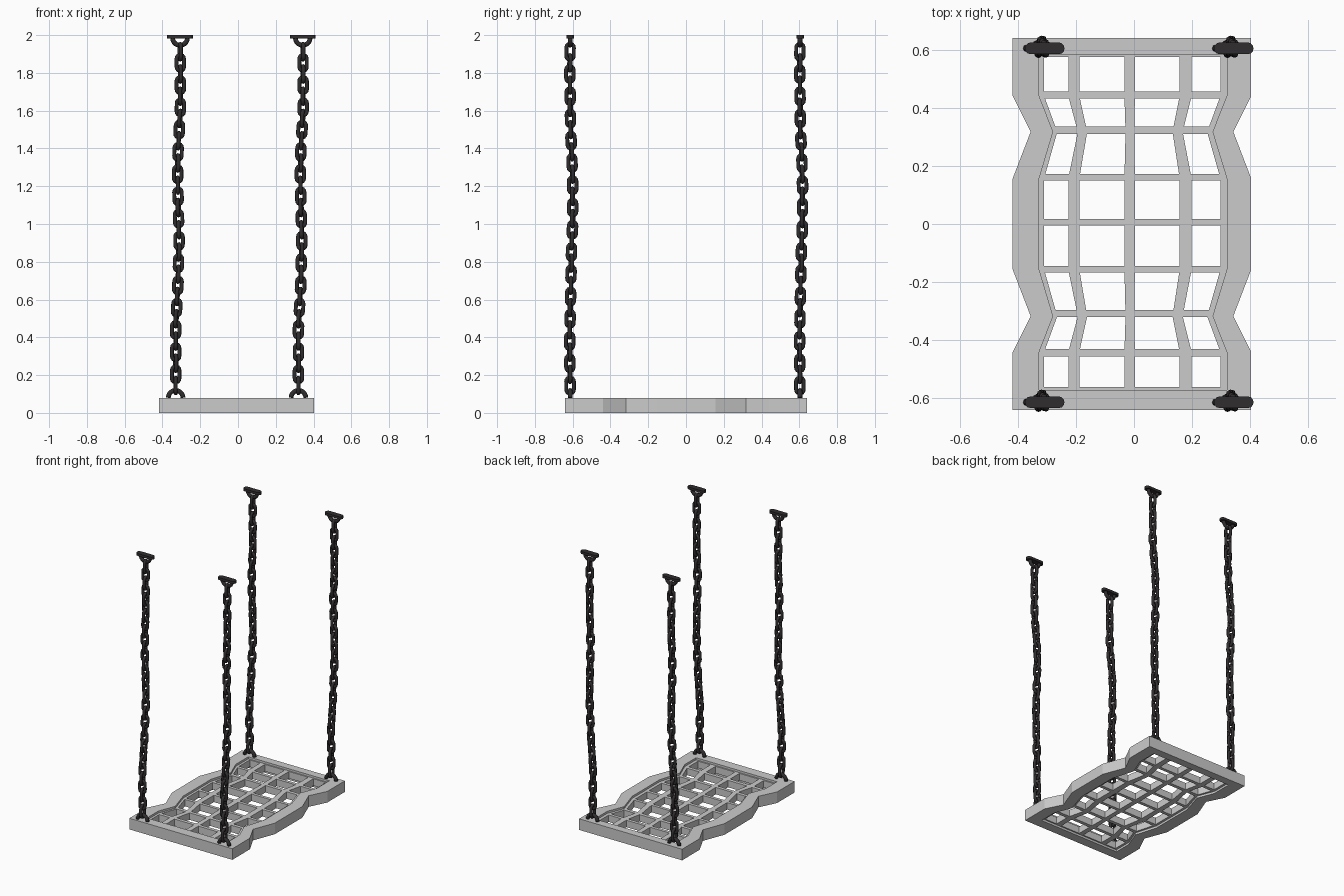
import bpy, bmesh, math
from mathutils import Vector, Matrix

if "Cube" in bpy.data.objects:
    bpy.data.objects.remove(bpy.data.objects["Cube"])

dark = bpy.data.materials.new("dark_iron")
dark.diffuse_color = (0.03, 0.026, 0.027, 1)
dark.use_nodes = True
dark.node_tree.nodes["Principled BSDF"].inputs["Base Color"].default_value = dark.diffuse_color
CX = -0.007


def interp(t, pts):
    if t <= pts[0][0]:
        return pts[0][1]
    for (a, u), (b, v) in zip(pts, pts[1:]):
        if t <= b:
            return u + (v - u) * (t - a) / (b - a)
    return pts[-1][1]


def finish(name, bm, mat=None, smooth=False):
    bmesh.ops.recalc_face_normals(bm, faces=bm.faces)
    me = bpy.data.meshes.new(name)
    for f in bm.faces:
        f.smooth = smooth
    bm.to_mesh(me)
    bm.free()
    if mat:
        me.materials.append(mat)
    ob = bpy.data.objects.new(name, me)
    bpy.context.collection.objects.link(ob)
    return ob


def pinch(y):
    return interp(abs(y), [(0.157, 1), (0.317, 0.85), (0.44, 1)])


# flat slab of cells with openings, narrowed at the two waists
def slab(name, xs, ys, is_hole, z0, z1):
    bm = bmesh.new()
    v = [[bm.verts.new((CX + (x - CX) * pinch(y), y, z1)) for x in xs] for y in ys]
    for j in range(len(ys) - 1):
        for i in range(len(xs) - 1):
            if not is_hole(i, j):
                bm.faces.new((v[j][i], v[j][i + 1], v[j + 1][i + 1], v[j + 1][i]))
    for w in [w for w in bm.verts if not w.link_faces]:
        bm.verts.remove(w)
    for f in bm.faces:
        f.normal_update()
    ob = finish(name, bm)
    if ob.data.polygons[0].normal.z < 0:
        ob.data.flip_normals()
    m = ob.modifiers.new("thickness", 'SOLIDIFY')
    m.thickness = z1 - z0
    m.offset = -1
    return ob


# platform rim
fy = [-0.64, -0.57, -0.44, -0.317, -0.157, 0.157, 0.317, 0.44, 0.583, 0.64]
slab("seat_frame", [-0.417, -0.326, 0.319, 0.403], fy,
     lambda i, j: i == 1 and 0 < j < 8, 0, 0.08)

# lattice of bars inside the rim
gx = [-0.36, -0.309, -0.226, -0.188, -0.033, 0.003, 0.157, 0.198, 0.297, 0.345]
gy = [-0.6, -0.56, -0.455, -0.43, -0.32, -0.295, -0.167, -0.145, -0.005,
      0.018, 0.15, 0.172, 0.31, 0.335, 0.432, 0.455, 0.575, 0.6]
slab("seat_grid", gx, gy, lambda i, j: i % 2 == 1 and j % 2 == 1, 0.015, 0.065)


# round wire swept along points lying in the local xz plane
def sweep(bm, pts, r, closed, mat=Matrix(), sides=8):
    n = len(pts)
    rings = []
    for k, p in enumerate(pts):
        a = pts[(k - 1) % n] if closed or k > 0 else p
        b = pts[(k + 1) % n] if closed or k < n - 1 else p
        t = (b - a).normalized()
        side = Vector((t.z, 0, -t.x))
        rings.append([bm.verts.new(mat @ (p + r * (math.cos(q) * side + math.sin(q) * Vector((0, 1, 0)))))
                      for q in (2 * math.pi * s / sides for s in range(sides))])
    for k in range(n if closed else n - 1):
        A, B = rings[k], rings[(k + 1) % n]
        for s in range(sides):
            bm.faces.new((A[s], A[(s + 1) % sides], B[(s + 1) % sides], B[s]))
    if not closed:
        bm.faces.new(rings[0])
        bm.faces.new(rings[-1])


def arc(radius, a0, a1, steps, cz=0.0):
    return [Vector((radius * math.cos(a0 + (a1 - a0) * k / steps), 0,
                    cz + radius * math.sin(a0 + (a1 - a0) * k / steps))) for k in range(steps + 1)]


# slightly wavy hanging path, relative to the left front chain
px = [(0.2, -0.33), (0.45, -0.33), (0.68, -0.318), (0.92, -0.312), (1.04, -0.315),
      (1.26, -0.32), (1.4, -0.317), (1.6, -0.305), (2, -0.306)]
py = [(0.15, -0.614), (0.38, -0.616), (0.62, -0.611), (0.87, -0.606), (1.0, -0.6),
      (1.2, -0.6), (1.32, -0.603), (1.5, -0.611), (1.8, -0.615), (2, -0.613)]


def path(z):
    return Vector((interp(z, px), interp(z, py), z))


# one chain of alternating oval links
R, H = 0.02, 0.022
oval = arc(R, 0, math.pi, 7, H) + arc(R, math.pi, 2 * math.pi, 7, -H)
bm = bmesh.new()
for k in range(31):
    z = 0.145 + k * 0.0589
    t = path(z + 0.04) - path(z - 0.04)
    turn = Vector((0, 0, 1)).rotation_difference(t).to_matrix().to_4x4()
    spin = Matrix.Rotation((math.pi / 2 if k % 2 == 0 else 0) + 0.2 * math.sin(k * 0.7), 4, 'Z')
    sweep(bm, oval, 0.0105, True, Matrix.Translation(path(z)) @ turn @ spin)
chain = finish("chain", bm, dark, True)

# half-ring eye on the platform
bm = bmesh.new()
sweep(bm, arc(0.039, 0, math.pi, 10, 0.08), 0.0125, False, Matrix.Translation((-0.33, -0.613, 0)))
lower = finish("lower_eye", bm, dark, True)

# half-ring eye under the ceiling plate
bm = bmesh.new()
sweep(bm, arc(0.039, math.pi, 2 * math.pi, 10, 1.985), 0.0125, False, Matrix.Translation((-0.307, -0.613, 0)))
upper = finish("upper_eye", bm, dark, True)

# ceiling plate with rounded ends
bm = bmesh.new()
outline = []
for sx, a0 in ((1, -math.pi / 2), (-1, math.pi / 2)):
    for k in range(7):
        a = a0 + math.pi * k / 6
        outline.append((-0.307 + sx * 0.049 + 0.019 * math.cos(a), -0.613 + 0.02 * math.sin(a)))
f = bm.faces.new([bm.verts.new((x, y, 1.982)) for x, y in outline])
ob = finish("ceiling_plate", bm, dark)
m = ob.modifiers.new("thickness", 'SOLIDIFY')
m.thickness = 0.018
m.offset = 1 if ob.data.polygons[0].normal.z > 0 else -1

# repeat the hanging parts at the other corners
for part in (chain, lower, upper, ob):
    for k, (dx, dy) in enumerate(((0.65, 0), (0, 1.217), (0.65, 1.217))):
        c = part.copy()
        c.name = f"{part.name}_{k + 2}"
        c.location = (dx, dy, 0)
        bpy.context.collection.objects.link(c)
